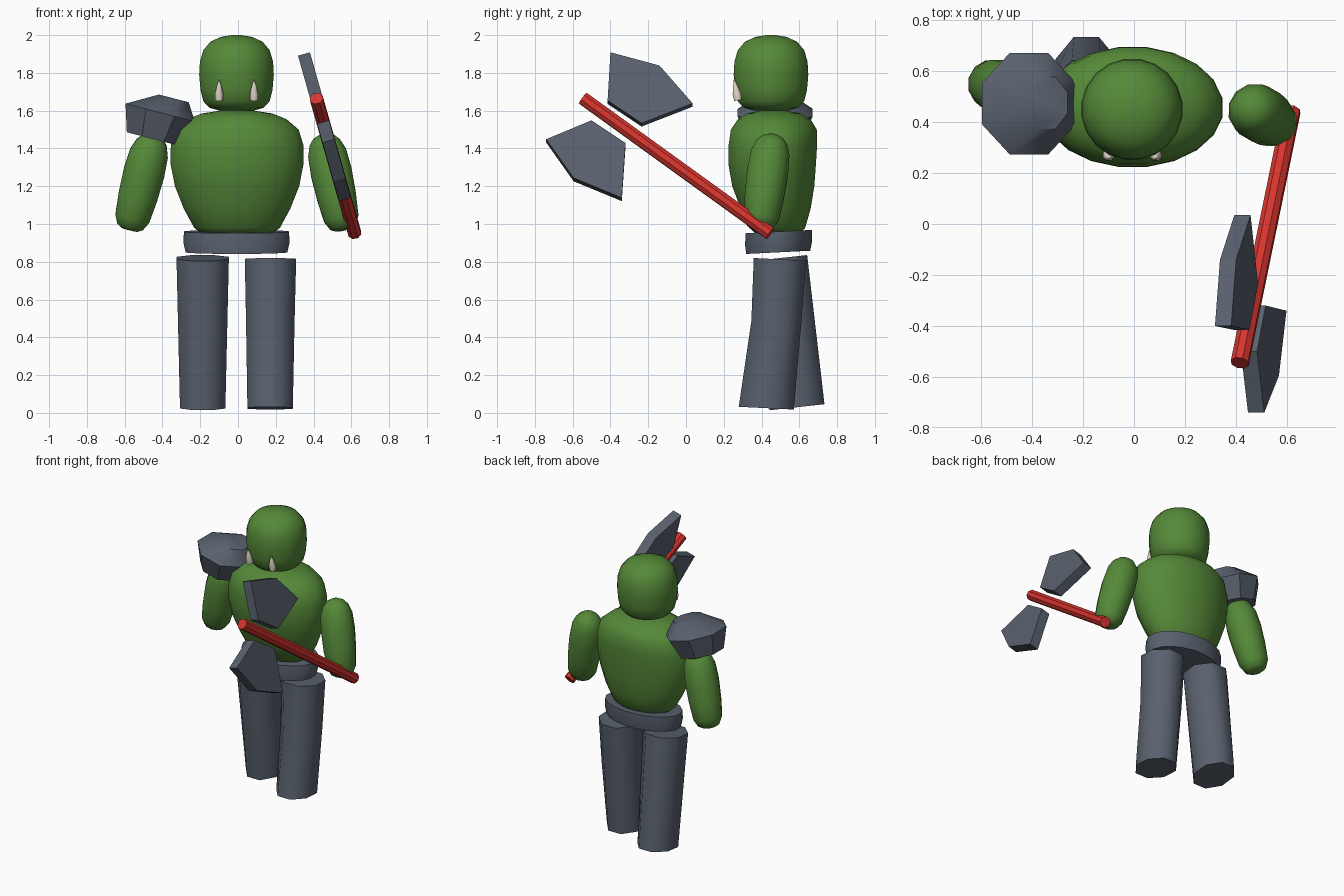
import bpy, bmesh, math
from mathutils import Vector

cube = bpy.data.objects.get("Cube")
if cube:
    bpy.data.objects.remove(cube, do_unlink=True)


def material(name, color):
    m = bpy.data.materials.new(name)
    m.use_nodes = True
    m.diffuse_color = (*color, 1)
    m.node_tree.nodes["Principled BSDF"].inputs["Base Color"].default_value = (*color, 1)
    return m


GREEN = material("green skin", (0.09, 0.25, 0.04))
GREY = material("slate grey", (0.10, 0.12, 0.155))
RED = material("red handle", (0.68, 0.035, 0.027))
IVORY = material("ivory", (0.75, 0.68, 0.58))


def finish(name, bm, mat, angle=None):
    bmesh.ops.recalc_face_normals(bm, faces=bm.faces)
    mesh = bpy.data.meshes.new(name)
    bm.to_mesh(mesh)
    bm.free()
    mesh.materials.append(mat)
    obj = bpy.data.objects.new(name, mesh)
    bpy.context.collection.objects.link(obj)
    if angle:
        bpy.ops.object.select_all(action='DESELECT')
        obj.select_set(True)
        bpy.context.view_layer.objects.active = obj
        bpy.ops.object.shade_smooth_by_angle(angle=math.radians(angle))
    return obj


def loft(name, rings, sides, mat, axis=(0, 0, 1), angle=50):
    """Skin elliptical rings (centre, x radius, y radius) facing along axis."""
    bm = bmesh.new()
    turn = Vector((0, 0, 1)).rotation_difference(Vector(axis).normalized())
    loops = []
    for centre, rx, ry in rings:
        loop = []
        for i in range(sides):
            a = 2 * math.pi * (i + 0.5) / sides
            offset = turn @ Vector((rx * math.cos(a), ry * math.sin(a), 0))
            loop.append(bm.verts.new(Vector(centre) + offset))
        loops.append(loop)
    for low, high in zip(loops, loops[1:]):
        for i in range(sides):
            j = (i + 1) % sides
            bm.faces.new((low[i], low[j], high[j], high[i]))
    bm.faces.new(loops[0])
    bm.faces.new(loops[-1])
    return finish(name, bm, mat, angle)


def limb(name, start, end, profile, sides, mat, angle=50):
    """Straight limb with a (fraction, radius) profile from start to end."""
    start, end = Vector(start), Vector(end)
    rings = [(start.lerp(end, t), r, r) for t, r in profile]
    return loft(name, rings, sides, mat, end - start, angle)


# Head
head = [(1.6, .09), (1.615, .145), (1.65, .178), (1.71, .193), (1.79, .2), (1.86, .196),
        (1.92, .178), (1.965, .14), (1.99, .085), (2.0, .025)]
loft("head", [((-.008, .45, z), r, r) for z, r in head], 20, GREEN, angle=60)

# Tusks
for side, x in (("left", .085), ("right", -.1)):
    limb(side + "_tusk", (x, .275, 1.655), (x, .255, 1.765),
         [(0, .022), (.3, .024), (.7, .013), (1, .002)], 8, IVORY)

# Torso: height, half width, half depth, centre y
torso = [(.95, .19, .12, .485), (.98, .23, .15, .483), (1.08, .285, .187, .475),
         (1.2, .333, .22, .462), (1.32, .357, .235, .456), (1.42, .355, .237, .46),
         (1.5, .33, .23, .465), (1.555, .265, .195, .467), (1.585, .19, .145, .465),
         (1.6, .09, .07, .46)]
loft("torso", [((-.005, y, z), w, d) for z, w, d, y in torso], 20, GREEN, angle=70)

# Belt
loft("belt", [((-.008, .488, .85), .272, .172), ((-.008, .49, .9), .284, .18),
              ((-.008, .492, .96), .282, .178)], 20, GREY, (.0, -.05, 1))

# Arms
arm = [(0, .045), (.03, .072), (.12, .096), (.35, .108), (.6, .113),
       (.8, .106), (.91, .085), (.97, .058), (1, .02)]
limb("left_arm", (.56, .39, .97), (.45, .46, 1.475), arm, 12, GREEN, 70)
limb("right_arm", (-.575, .555, .97), (-.445, .51, 1.475), arm, 12, GREEN, 70)

# Legs
loft("left_leg", [((.17, .425, .025), .13, .158), ((.171, .478, .48), .139, .143),
                  ((.172, .497, .813), .147, .15)], 8, GREY, (0, .05, 1))
loft("right_leg", [((-.187, .588, .03), .13, .158),
                   ((-.187, .5, .82), .15, .154)], 8, GREY, (0, -.11, 1))

# Shoulder guard
loft("shoulder_guard", [((-.45, .47, 1.45), .155, .155), ((-.412, .472, 1.59), .205, .215),
                        ((-.34, .475, 1.665), .088, .11)], 8, GREY, (.25, 0, .97), 40)

# Axe handle
limb("axe_handle", (.618, .445, .95), (.415, -.545, 1.665), [(0, .037), (1, .037)], 8, RED, 30)

# Axe blades: outlines as (y, z) lying in the slanted plane of the handle
blades = {
    "upper_axe_blade": [(-.40, 1.9), (-.14, 1.83), (.035, 1.63), (-.235, 1.525), (-.415, 1.645)],
    "lower_axe_blade": [(-.74, 1.44), (-.5, 1.54), (-.32, 1.42), (-.34, 1.13), (-.595, 1.235)],
}
normal = Vector((1, 0, .282)).normalized()
for name, outline in blades.items():
    bm = bmesh.new()
    points = [Vector((.417 - .282 * (z - 1.66), y, z)) - normal * .033 for y, z in outline]
    face = bm.faces.new([bm.verts.new(p) for p in points])
    new = bmesh.ops.extrude_face_region(bm, geom=[face])["geom"]
    bmesh.ops.translate(bm, vec=normal * .066,
                        verts=[v for v in new if isinstance(v, bmesh.types.BMVert)])
    # keep the starting cap so the plate stays closed
    if not face.is_valid or not any(f.normal.dot(normal) for f in bm.faces):
        bmesh.ops.holes_fill(bm, edges=bm.edges)
    bmesh.ops.holes_fill(bm, edges=[e for e in bm.edges if e.is_boundary])
    finish(name, bm, GREY)
